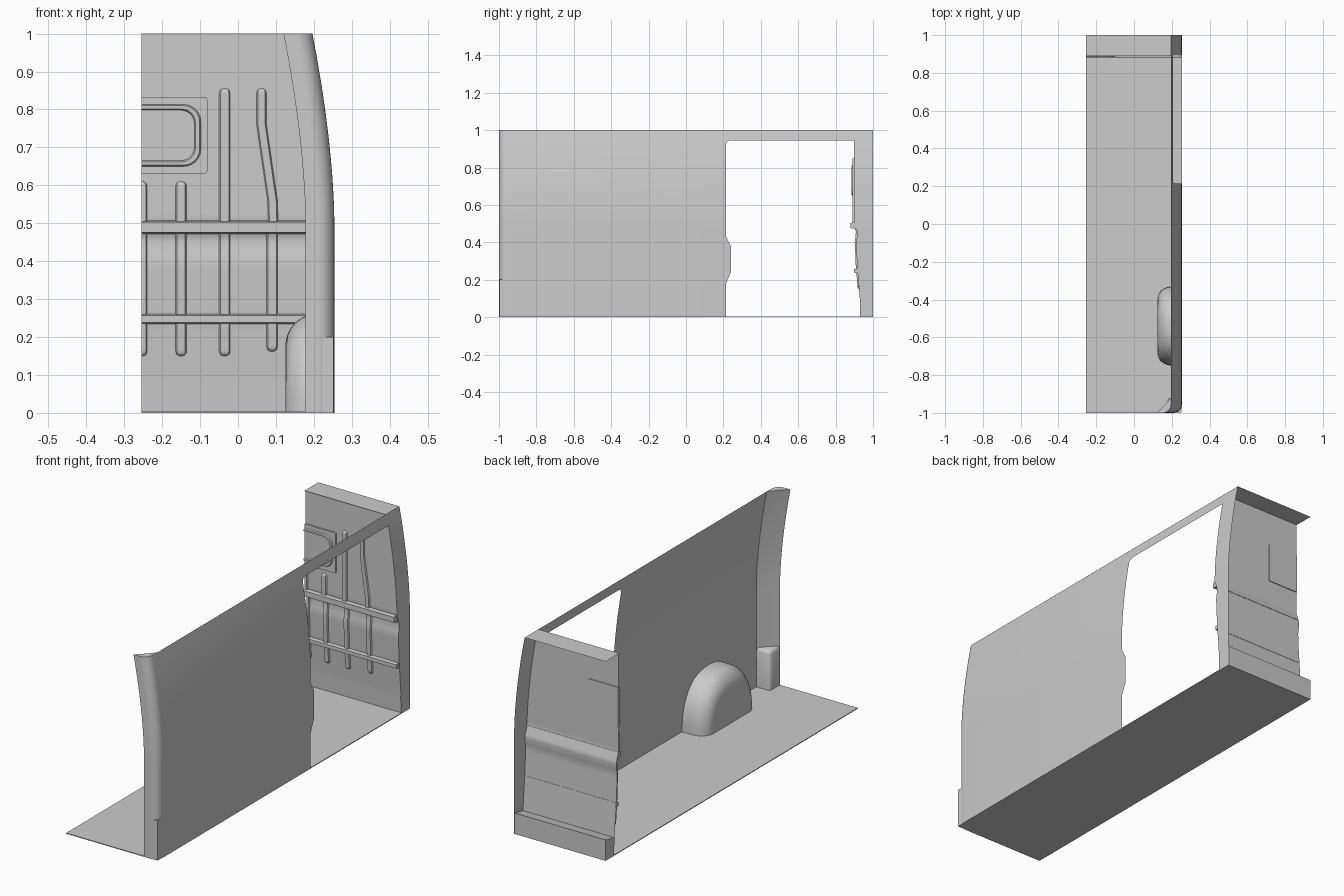
import bpy, bmesh
from math import sin, cos, pi, sqrt, radians

if "Cube" in bpy.data.objects:
    bpy.data.objects.remove(bpy.data.objects["Cube"])

X0 = -0.254  # open (cut) side of the half body


def finish(name, bm, angle=35):
    bmesh.ops.remove_doubles(bm, verts=bm.verts, dist=1e-5)
    bmesh.ops.recalc_face_normals(bm, faces=bm.faces)
    me = bpy.data.meshes.new(name)
    bm.to_mesh(me)
    bm.free()
    ob = bpy.data.objects.new(name, me)
    bpy.context.collection.objects.link(ob)
    me.shade_smooth()
    me.set_sharp_from_angle(angle=radians(angle))
    return ob


def loft(name, rows, cap=False, angle=35):
    """Skin quads across rows of points; optionally close first and last row."""
    bm = bmesh.new()
    vs = [[bm.verts.new(p) for p in r] for r in rows]
    for a, b in zip(vs, vs[1:]):
        for i in range(len(a) - 1):
            bm.faces.new((a[i], a[i + 1], b[i + 1], b[i]))
    if cap:
        bm.faces.new(vs[0])
        bm.faces.new(vs[-1])
    return finish(name, bm, angle)


def prism(name, pts, offset):
    """Extrude a flat outline by an offset vector."""
    a = list(pts)
    b = [tuple(p[k] + offset[k] for k in range(3)) for p in a]
    return loft(name, [a + a[:1], b + b[:1]], cap=True)


def interp(table, t):
    for (t0, v0), (t1, v1) in zip(table, table[1:]):
        if t <= t1:
            return v0 + (v1 - v0) * max(0, t - t0) / (t1 - t0)
    return table[-1][1]


def outer(z):  # side wall leans inward above mid height
    return 0.254 if z < 0.5 else 0.254 - 0.058 * ((z - 0.5) / 0.5) ** 1.7


def bulk(z):   # bulkhead depth by height
    return interp([(0.09, .93), (0.2, .921), (0.27, .915), (0.40, .909), (0.43, .914),
                   (0.46, .915), (0.5, .898), (1, .898)], z)


def fillet(z, r=0.025, top=0.945):
    t = min(max(z - (top - r), 0), r)
    return r - sqrt(max(r * r - t * t, 0))


def jamb(z):   # front edge of the door opening, with its bump
    return interp([(0, .214), (.18, .214), (.24, .24), (.38, .24), (.43, .214), (1, .214)], z) + fillet(z)


Z = sorted({round(i * 0.025, 4) for i in range(41)} |
           {.09, .18, .24, .27, .38, .43, .46, .93, .938, .943, .945})
ARC = [(0.21 + 0.044 * sin(a * pi / 16), -0.956 - 0.044 * cos(a * pi / 16)) for a in range(9)]

# floor with rounded front corner
prism("floor", [(X0, -1, 0), (0.178, -1, 0)] + [(x, y, 0) for x, y in ARC] +
      [(0.254, 1, 0), (X0, 1, 0)], (0, 0, 0.004))

# side wall sheet: wraps round the front corner up to the door opening
loft("side_wall", [[(0.178 + outer(z) - 0.254, -1, z)] +
                   [(x + outer(z) - 0.254, y, z) for x, y in ARC] +
                   [(outer(z), jamb(z), z)] for z in Z])
loft("door_top_rail", [[(outer(z), .214, z), (outer(z), .9, z)] for z in Z if z >= .945])
loft("rear_pillar", [[(outer(z), bulk(z), z), (outer(z), 1, z)] for z in Z])

# inner skin of front pillar, its cap and the block at its foot
loft("front_pillar_inner", [[(0.178 + outer(z) - 0.254, -1, z),
                             (0.222 + outer(z) - 0.254, -0.957, z),
                             (outer(z), -0.92, z)] for z in Z])
d = outer(1) - 0.254
bm = bmesh.new()
bm.faces.new([bm.verts.new((x + d, y, 1)) for x, y in
              [(0.178, -1)] + ARC + [(0.254, -0.92), (0.222, -0.957)]])
finish("front_pillar_cap", bm)
foot = [(0.252, -0.998), (0.178, -0.998), (0.178, -0.935), (0.182, -0.925), (0.192, -0.92), (0.252, -0.92)]
rows = []
for z, s in ((0, 0), (0.185, 0), (0.196, 0.004), (0.2, 0.012)):
    r = [(min(x + s, 0.252), max(y - s, -0.998), z) for x, y in foot]
    rows.append(r + r[:1])
loft("front_pillar_foot", rows, cap=True, angle=50)

# wheel arch: rounded hump leaning on the wall
def arch_row(x, inset):
    row = []
    for i in range(33):
        a = pi * i / 32
        c, s = cos(a), sin(a)
        row.append((x, -0.54 + (0.21 - inset) * (1 if c > 0 else -1) * abs(c) ** 0.85,
                    (0.26 - inset * 1.3) * abs(s) ** 0.85))
    return row

rows = [arch_row(0.253, 0), arch_row(0.205, 0)]
for k in range(1, 9):
    a = k * pi / 16
    rows.append(arch_row(0.125 + 0.08 * (1 - sin(a)), 0.065 * (1 - cos(a))))
bm_face = rows[-1]
rows.append([(0.125, -0.54 + (p[1] + 0.54) * 0.01, p[2] * 0.01) for p in bm_face])
loft("wheel_arch", rows, angle=60)

# bulkhead sheet, roof strip and rear sill
loft("bulkhead", [[(X0, bulk(z), z), (outer(z), bulk(z), z)] for z in Z if z >= 0.09], angle=50)
loft("roof_strip", [[(X0, y, 1), (outer(1), y, 1)] for y in (0.89, 1)])
prism("rear_sill", [(X0, 0.934, 0), (X0, 1, 0), (X0, 1, 0.105), (X0, 0.93, 0.09)], (0.506, 0, 0))

# horizontal rails across the bulkhead
def rail(name, z0, z1, y):
    e = 0.004
    prism(name, [(X0, bulk(z0) + .002, z0), (X0, y, z0 + e), (X0, y, z1 - e), (X0, bulk(z1) + .002, z1)],
          (0.504, 0, 0))

rail("upper_rail", 0.472, 0.507, 0.880)
rail("lower_rail", 0.234, 0.261, 0.899)

# pressed vertical ribs that follow the bulkhead surface
def rib(name, path, w=0.029, h=0.007):
    lo, hi = path[0][0], path[-1][0]
    zs = [lo, lo + .003, lo + .008, lo + .014]
    zs += [z for z in Z if lo + .016 < z < hi - .016] + [p[0] for p in path[1:-1]]
    zs = sorted(set(zs + [hi - .014, hi - .008, hi - .003, hi]))
    rows = []
    for z in zs:
        t = min(z - lo, hi - z, .014) / .014
        k = w / 2 * (0.3 + 0.7 * sqrt(max(0, 1 - (1 - t) ** 2)))
        hh = h * min(1, t * 2)
        x, y = interp(path, z), bulk(z)
        rows.append([(max(x + a * k, X0), y - b * hh, z) for a, b in ((-1, 0), (-.75, 1), (.75, 1), (1, 0))])
    loft(name, rows, angle=40)

for n, x, top in (("a", -0.254, .61), ("b", -0.15, .61), ("c", -0.035, .855)):
    rib("upper_rib_" + n, [(.495, x), (top, x)])
rib("upper_rib_d", [(.495, .093), (.56, .091), (.76, .062), (.855, .062)], 0.026)
for n, x, bottom in (("a", -0.254, .15), ("b", -0.15, .15), ("c", -0.035, .15), ("d", 0.09, .162)):
    rib("lower_rib_" + n, [(bottom, x), (.485, x)])

# window panel with a raised rounded frame
def half_round(x1, z0, z1, r, y):
    pts = [(X0, y, z0)]
    for zc, a0 in ((z0 + r, -pi / 2), (z1 - r, 0)):
        for i in range(7):
            a = a0 + i * pi / 12
            pts.append((x1 - r + r * cos(a), y, zc + r * sin(a)))
    return pts + [(X0, y, z1)]

prism("window_panel", half_round(-0.081, .63, .833, .008, .890), (0, 0.012, 0))
loft("window_frame", [half_round(-0.098, .65, .813, .045, .890),
                      half_round(-0.101, .653, .81, .043, .884),
                      half_round(-0.112, .662, .801, .037, .884),
                      half_round(-0.115, .665, .798, .035, .890)], angle=40)
